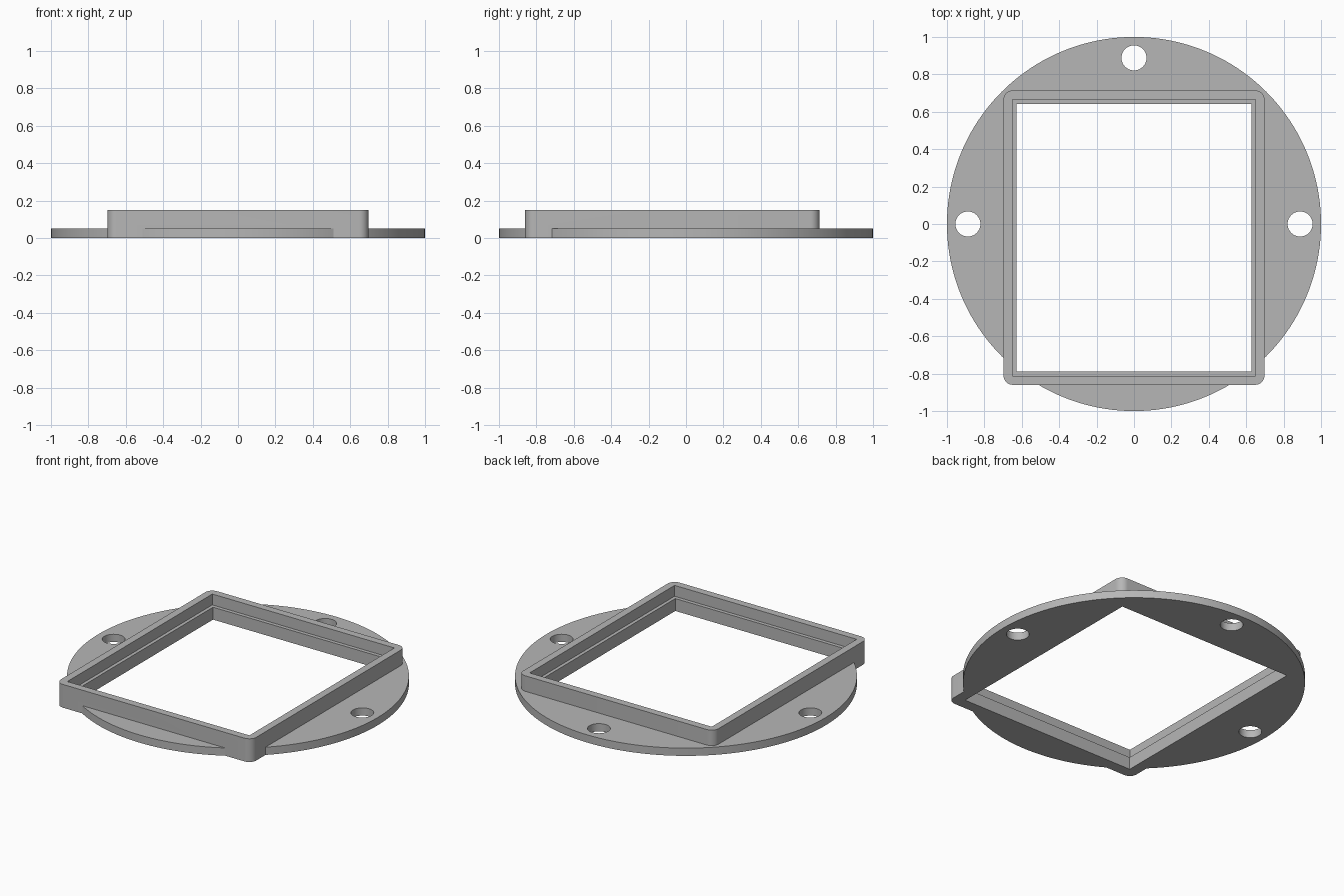
import bpy, bmesh, math

if "Cube" in bpy.data.objects:
    bpy.data.objects.remove(bpy.data.objects["Cube"], do_unlink=True)

grey = bpy.data.materials.new("mid grey")
grey.use_nodes = True
grey.diffuse_color = (0.47, 0.47, 0.47, 1)
grey.node_tree.nodes["Principled BSDF"].inputs["Base Color"].default_value = (0.47, 0.47, 0.47, 1)

FRAME_Y = -0.073   # the frame sits slightly towards the front


def prism(name, outline, z0, z1):
    """Extrude a closed outline from z0 up to z1."""
    bm = bmesh.new()
    base = bm.faces.new([bm.verts.new((x, y, z0)) for x, y in outline])
    side = bmesh.ops.extrude_face_region(bm, geom=[base])["geom"]
    bmesh.ops.translate(bm, vec=(0, 0, z1 - z0),
                        verts=[v for v in side if isinstance(v, bmesh.types.BMVert)])
    bmesh.ops.recalc_face_normals(bm, faces=bm.faces)
    mesh = bpy.data.meshes.new(name)
    bm.to_mesh(mesh)
    bm.free()
    mesh.materials.append(grey)
    obj = bpy.data.objects.new(name, mesh)
    bpy.context.collection.objects.link(obj)
    return obj


def circle(x, y, r, n):
    return [(x + r * math.cos(2 * math.pi * i / n),
             y + r * math.sin(2 * math.pi * i / n)) for i in range(n)]


def rectangle(hx, hy, r=0.0, n=8):
    """Rectangle around the frame centre, with optional rounded corners."""
    if r == 0:
        return [(sx * hx, FRAME_Y + sy * hy) for sx, sy in ((1, 1), (-1, 1), (-1, -1), (1, -1))]
    points = []
    for k, (sx, sy) in enumerate(((1, 1), (-1, 1), (-1, -1), (1, -1))):
        for i in range(n + 1):
            a = (k + i / n) * math.pi / 2
            points.append((sx * (hx - r) + r * math.cos(a),
                           FRAME_Y + sy * (hy - r) + r * math.sin(a)))
    return points


def combine(target, tool, operation):
    """Apply a boolean and remove the helper."""
    mod = target.modifiers.new(operation, "BOOLEAN")
    mod.operation, mod.solver, mod.object = operation, "EXACT", tool
    bpy.context.view_layer.objects.active = target
    bpy.ops.object.modifier_apply(modifier=mod.name)
    bpy.data.objects.remove(tool, do_unlink=True)


# Round flange joined to the raised rectangular frame
body = prism("flanged_frame", circle(0, 0, 1, 160), 0, 0.05)
combine(body, prism("frame_block", rectangle(0.698, 0.787, 0.05), 0, 0.15), "UNION")

# Opening with a ledge: narrow below, wider above
combine(body, prism("opening_cutter", rectangle(0.628, 0.715), -0.1, 0.3), "DIFFERENCE")
combine(body, prism("ledge_cutter", rectangle(0.65, 0.739), 0.08, 0.3), "DIFFERENCE")

# Three screw holes
for x, y in ((0, 0.888), (0.888, 0), (-0.888, 0)):
    combine(body, prism("hole_cutter", circle(x, y, 0.067, 40), -0.1, 0.2), "DIFFERENCE")

bpy.ops.object.select_all(action="DESELECT")
body.select_set(True)
bpy.context.view_layer.objects.active = body
bpy.ops.object.shade_smooth_by_angle(angle=math.radians(30))
